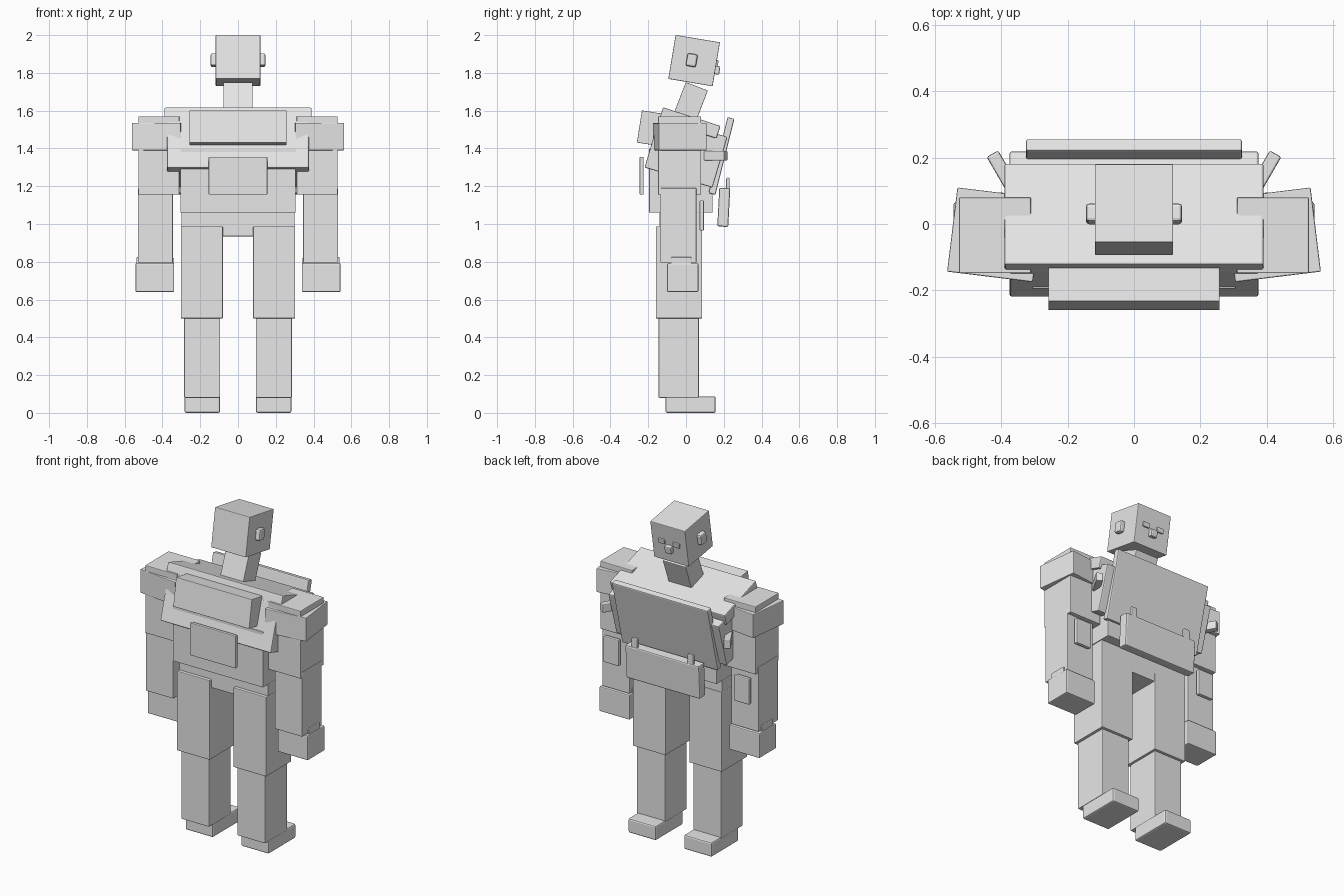
import bpy
from math import radians
from mathutils import Matrix, Vector

cube = bpy.data.objects.get("Cube")
if cube:
    bpy.data.objects.remove(cube, do_unlink=True)

grey = bpy.data.materials.new("light_grey")
grey.use_nodes = True
GREY = (0.8, 0.8, 0.8, 1)
grey.diffuse_color = GREY
grey.node_tree.nodes["Principled BSDF"].inputs["Base Color"].default_value = GREY


def box(name, centre, size, lean=0, turn=0, bevel=0.006):
    """Bevelled box; lean tips its top towards +y, turn spins it about z."""
    bpy.ops.mesh.primitive_cube_add(size=1, location=centre)
    ob = bpy.context.object
    ob.name = name
    ob.data.transform(Matrix.Diagonal((*size, 1)))
    ob.rotation_euler = (radians(-lean), 0, radians(turn))
    ob.data.materials.append(grey)
    mod = ob.modifiers.new("edge", "BEVEL")
    mod.width = bevel
    mod.segments = 2
    return ob


def span(name, x, y, z, **kw):
    """Box given by its extents."""
    ends = (x, y, z)
    return box(name, [sum(e) / 2 for e in ends], [e[1] - e[0] for e in ends], **kw)


def pair(name, x, y, z, turn=0, **kw):
    """Left and right copies of a box given by its extents."""
    span("left_" + name, x, y, z, turn=turn, **kw)
    span("right_" + name, (-x[1], -x[0]), y, z, turn=-turn, **kw)


# Head and its features, placed in the tilted head frame
HEAD, TILT = Vector((0, 0.043, 1.865)), 9.5
tilted = Matrix.Rotation(radians(-TILT), 3, "X")


def on_head(name, offset, size, bevel=0.006):
    box(name, HEAD + tilted @ Vector(offset), size, lean=TILT, bevel=bevel)


on_head("head", (0, 0, 0), (0.236, 0.238, 0.236), 0.004)
on_head("nose", (0, 0.12, -0.03), (0.045, 0.045, 0.045))
for side, s in (("left", 1), ("right", -1)):
    on_head(side + "_ear", (s * 0.125, -0.013, 0), (0.04, 0.055, 0.068), 0.01)
    on_head(side + "_eye", (s * 0.05, 0.118, 0.008), (0.045, 0.02, 0.03), 0.004)
box("neck", (0, 0.025, 1.645), (0.156, 0.125, 0.18), lean=21, bevel=0.003)

# Torso
box("shoulder_plate", (0, 0.02, 1.535), (0.78, 0.32, 0.07), lean=18)
box("chest", (0, 0.0, 1.38), (0.75, 0.375, 0.28), lean=16.5)
box("upper_chest_block", (0, -0.175, 1.505), (0.515, 0.145, 0.172), lean=9, bevel=0.003)
span("front_plate", (-0.155, 0.155), (-0.245, -0.225), (1.155, 1.355), bevel=0.004)
span("abdomen", (-0.305, 0.305), (-0.195, 0.14), (1.06, 1.4), bevel=0.003)
span("pelvis", (-0.3, 0.3), (-0.14, 0.08), (0.935, 1.065), bevel=0.003)

# Rear panel, pouch and clips
box("rear_panel", (0, 0.188, 1.36), (0.65, 0.037, 0.415), lean=14)
box("pouch", (0, 0.2, 1.088), (0.5, 0.058, 0.205), lean=3, bevel=0.008)
pair("pouch_clip", (0.17, 0.21), (0.213, 0.231), (1.17, 1.245))
pair("side_clip", (0.375, 0.415), (0.095, 0.22), (1.335, 1.387), turn=-30)

# Arms
pair("upper_arm", (0.31, 0.527), (-0.148, 0.08), (1.155, 1.57), bevel=0.004)
pair("shoulder_pad", (0.288, 0.548), (-0.16, 0.095), (1.39, 1.535), turn=7, bevel=0.004)
pair("forearm", (0.345, 0.53), (-0.135, 0.055), (0.795, 1.19), bevel=0.004)
pair("forearm_plate", (0.39, 0.495), (0.072, 0.095), (0.965, 1.125))
pair("wrist", (0.342, 0.538), (-0.08, 0.03), (0.7, 0.825))
pair("hand", (0.338, 0.543), (-0.1, 0.065), (0.64, 0.792))

# Legs
pair("thigh", (0.08, 0.302), (-0.16, 0.085), (0.5, 0.987), bevel=0.004)
pair("shin", (0.095, 0.285), (-0.145, 0.068), (0.08, 0.52), bevel=0.004)
pair("foot", (0.095, 0.283), (-0.108, 0.157), (0, 0.088), bevel=0.009)
